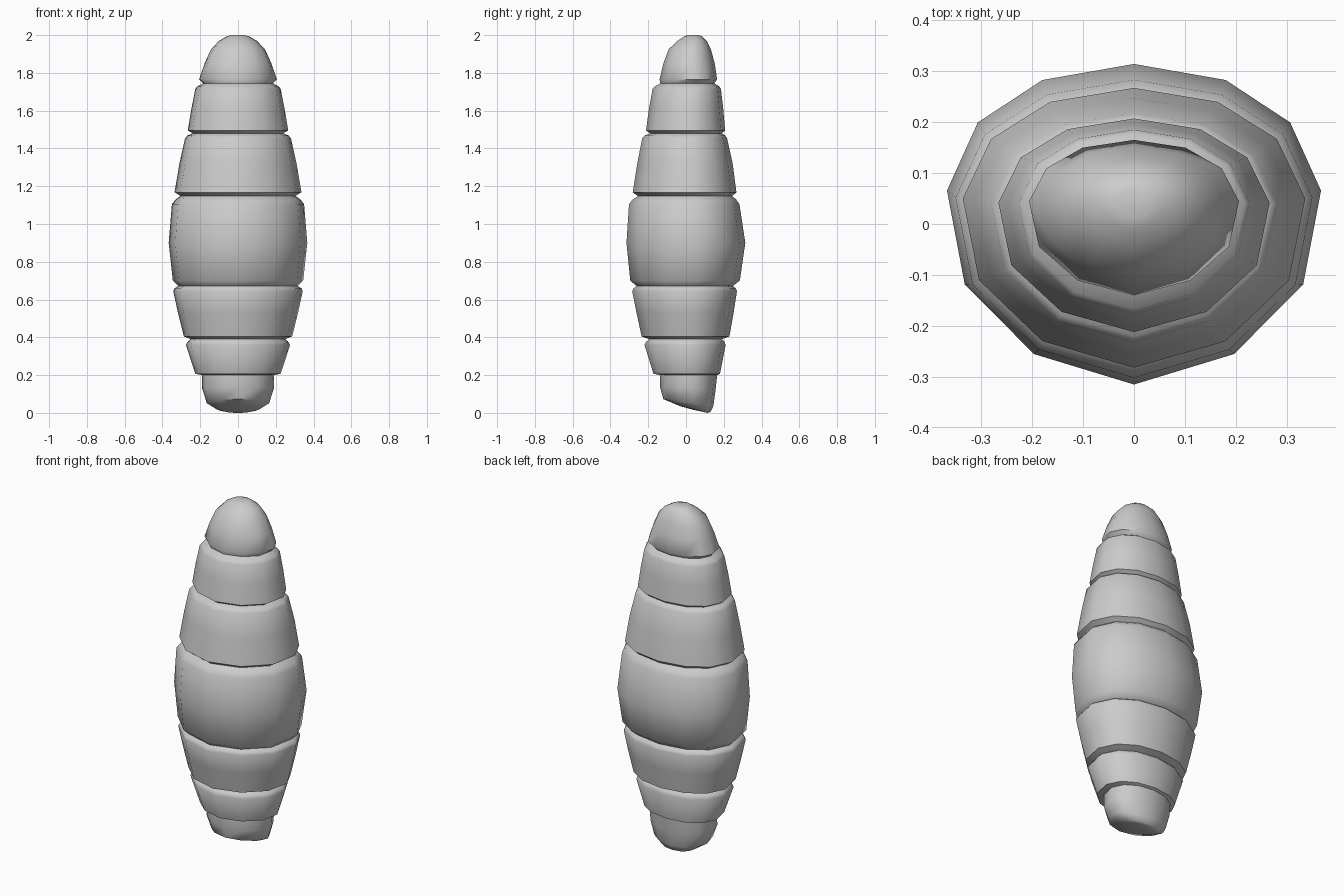
import bpy, bmesh, math

# Right half of the 12-sided cross-section, back to front (unit size)
HALF = [(0, 1), (.49, .9), (.835, .635), (1, .21), (.905, -.375), (.535, -.81), (0, -1)]
SECTION = HALF + [(-x, y) for x, y in HALF[-2:0:-1]]


def loft(name, rings, cap_bottom=False, cap_top=False):
    """rings: (z, half width, front y, back y, tilt), bottom to top"""
    bm = bmesh.new()
    loops = []
    for z, w, f, b, *t in rings:
        tilt = t[0] if t else 0
        mid, half = (f + b) / 2, (b - f) / 2
        loops.append([bm.verts.new((w * u, mid + half * v, z - tilt * v)) for u, v in SECTION])
    n = len(SECTION)
    for lo, hi in zip(loops, loops[1:]):
        for i in range(n):
            j = (i + 1) % n
            bm.faces.new((lo[j], lo[i], hi[i], hi[j]))
    if cap_bottom:
        bm.faces.new(loops[0])
    if cap_top:
        bm.faces.new(loops[-1][::-1])
    me = bpy.data.meshes.new(name)
    bm.to_mesh(me)
    bm.free()
    ob = bpy.data.objects.new(name, me)
    bpy.context.collection.objects.link(ob)
    bpy.ops.object.select_all(action='DESELECT')
    ob.select_set(True)
    bpy.context.view_layer.objects.active = ob
    bpy.ops.object.shade_smooth_by_angle(angle=math.radians(50))
    return ob


# Groove rings shared by neighbouring segments
g1 = (.20, .19, -.137, .165)
g2 = (.39, .25, -.195, .19)
g3 = (.672, .315, -.262, .248)
g4 = (1.148, .305, -.255, .245)
g5 = (1.48, .24, -.19, .19)
g6 = (1.745, .185, -.135, .15)

# Slanted tail tip
loft("tail_tip", [
    (.008, .06, .04, .115, .008),
    (.02, .11, -.03, .13, .015),
    (.055, .165, -.12, .145, .018),
    (.13, .19, -.137, .157, .005),
    g1], cap_bottom=True)

# Overlapping body segments: lower lip, belly, shoulder, groove
loft("tail_ring", [g1, (.207, .226, -.172, .18), (.36, .276, -.22, .21), (.378, .265, -.21, .202), g2])
loft("lower_abdomen", [g2, (.405, .287, -.235, .23), (.53, .318, -.262, .252),
                       (.645, .343, -.285, .27), (.66, .335, -.277, .263), g3])
loft("middle_body", [g3, (.70, .345, -.295, .285), (.90, .367, -.315, .314),
                     (1.105, .35, -.302, .283), (1.13, .33, -.282, .265), g4])
loft("upper_body", [g4, (1.168, .336, -.282, .267), (1.32, .31, -.258, .247),
                    (1.455, .28, -.232, .217), (1.468, .268, -.22, .208), g5])
loft("neck_ring", [g5, (1.495, .266, -.212, .207), (1.61, .247, -.196, .197),
                   (1.715, .226, -.177, .185), (1.727, .217, -.167, .177), g6])

# Rounded head
loft("head", [g6, (1.765, .206, -.14, .165), (1.85, .177, -.12, .152), (1.925, .143, -.092, .132),
              (1.97, .10, -.045, .11), (1.993, .06, -.01, .085), (2.0, .035, .01, .068)], cap_top=True)
